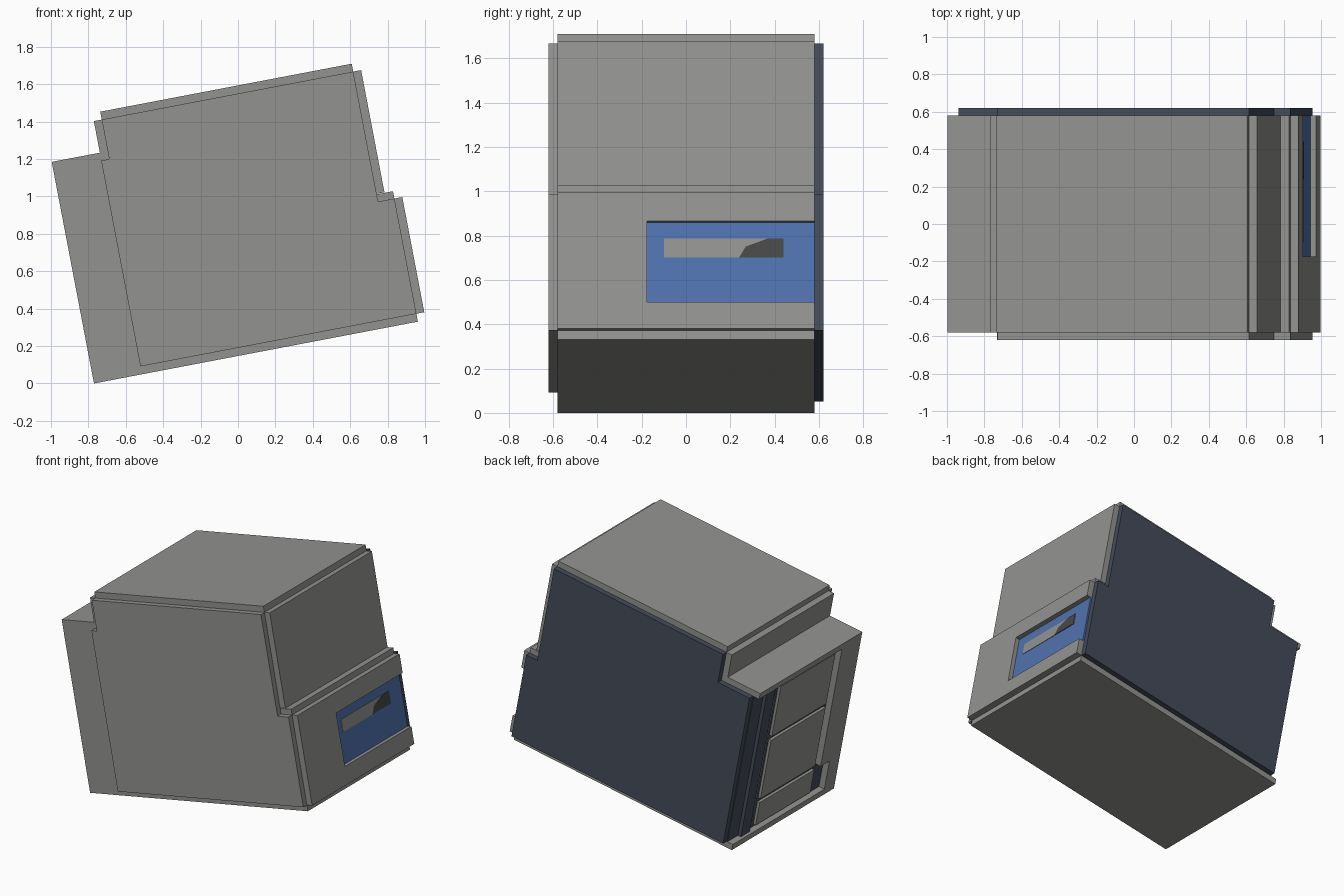
import bpy, bmesh, math

if "Cube" in bpy.data.objects:
    bpy.data.objects.remove(bpy.data.objects["Cube"], do_unlink=True)

TILT = math.radians(10.8)
CA, SA = math.cos(TILT), math.sin(TILT)
HALF = 0.58      # half depth of the shell
T = 0.043        # panel thickness


def material(name, rgb):
    m = bpy.data.materials.new(name)
    m.use_nodes = True
    m.diffuse_color = (*rgb, 1)
    b = m.node_tree.nodes["Principled BSDF"]
    b.inputs["Base Color"].default_value = (*rgb, 1)
    b.inputs["Roughness"].default_value = 0.8
    return m


GREY = material("panel grey", (0.29, 0.29, 0.28))
NAVY = material("dark navy", (0.058, 0.07, 0.1))
BLUE = material("window blue", (0.078, 0.17, 0.43))
DARK = material("slot dark grey", (0.065, 0.065, 0.065))


def tilt(u, y, v):
    """Cabinet coordinates (along floor, depth, up) to the leaning pose."""
    return (u * CA - v * SA - 0.77, y, u * SA + v * CA)


def loft(name, ring_a, ring_b, mat):
    """Solid between two matching rings of points."""
    bm = bmesh.new()
    a = [bm.verts.new(tilt(*p)) for p in ring_a]
    b = [bm.verts.new(tilt(*p)) for p in ring_b]
    bm.faces.new(a)
    bm.faces.new(b[::-1])
    for i in range(len(a)):
        j = (i + 1) % len(a)
        bm.faces.new((a[j], a[i], b[i], b[j]))
    bmesh.ops.recalc_face_normals(bm, faces=bm.faces)
    me = bpy.data.meshes.new(name)
    bm.to_mesh(me)
    bm.free()
    me.materials.append(mat)
    ob = bpy.data.objects.new(name, me)
    bpy.context.collection.objects.link(ob)
    return ob


def slab(name, profile, y0, y1, mat):
    return loft(name, [(u, y0, v) for u, v in profile],
                [(u, y1, v) for u, v in profile], mat)


def box(name, u0, u1, v0, v1, mat, y0=-HALF, y1=HALF):
    return slab(name, [(u0, v0), (u1, v0), (u1, v1), (u0, v1)], y0, y1, mat)


# Key lines of the stepped side profile
BACK, STEP, UPPER, LOWER = 0.05, 0.305, 1.674, 1.763
SHELF, LEDGE, ROOF = 1.163, 0.67, 1.378


def side_profile(left):
    pts = [(left, T), (LOWER, T), (LOWER, LEDGE), (UPPER, LEDGE),
           (UPPER, ROOF), (STEP, ROOF), (STEP, SHELF)]
    if left < STEP - T:
        pts.append((left, SHELF))
    return pts


# Main body and the two large side panels
slab("body", side_profile(BACK), -HALF, HALF, GREY)
slab("front_panel", side_profile(0.264 - 0.003), -HALF - 0.04, -HALF, GREY)
slab("back_panel", side_profile(BACK), HALF, HALF + 0.04, NAVY)

# Shell panels, leaving open notches at the corners
box("floor_panel", 0, LOWER, 0, T, GREY)
box("roof_panel", STEP, UPPER, ROOF, ROOF + T, GREY)
box("upper_left_panel", STEP - T, STEP, SHELF + T, ROOF, GREY)
box("left_ledge", 0, STEP, SHELF, SHELF + T, GREY)
box("upper_right_panel", UPPER, UPPER + T, LEDGE + T, ROOF, GREY)
box("right_ledge", UPPER, LOWER, LEDGE, LEDGE + T - 0.003, GREY)

# Lower right panel around the window opening
OUT, SILL, LINTEL, JAMB = LOWER + T, 0.165, 0.537, -0.175
box("window_sill_panel", LOWER, OUT, T, SILL, GREY)
box("window_lintel_panel", LOWER, OUT, LINTEL, LEDGE, GREY)
box("window_side_panel", LOWER, OUT, SILL, LINTEL, GREY, y1=JAMB)
PANE = LOWER + 0.012
box("window_pane", LOWER, PANE, SILL, LINTEL, BLUE, JAMB, HALF)

# Slot in the pane, partly dark
S0, S1 = 0.375, 0.462
box("slot_plate", PANE, PANE + 0.003, S0, S1, GREY, -0.1, 0.44)
shade = [(0.24, S0), (0.44, S0), (0.44, S1), (0.37, S1), (0.27, 0.425)]
loft("slot_shade", [(PANE + 0.003, y, v) for y, v in shade],
     [(PANE + 0.005, y, v) for y, v in shade], DARK)

# Left side: solid column with a low notch
box("left_column", 0, BACK, 0.26, SHELF, GREY, -HALF, -0.36)
box("left_column_foot", 0, BACK, T, 0.26, GREY, -HALF, -0.46)

# Left side: recessed navy backing, frame and drawers
box("recess_backing", BACK - 0.006, BACK, T, SHELF, NAVY, -0.46, HALF)
box("recess_rail", 0.02, BACK, T, SHELF, NAVY, 0.36, 0.46)
box("recess_trim", 0.03, BACK, 0.2, SHELF - 0.1, GREY, 0.33, 0.342)
for name, v0, v1 in (("lower", 0.06, 0.235), ("middle", 0.265, 0.715),
                     ("upper", 0.745, 1.13)):
    box(name + "_drawer", 0.025, BACK, v0, v1, GREY, -0.33, 0.29)
